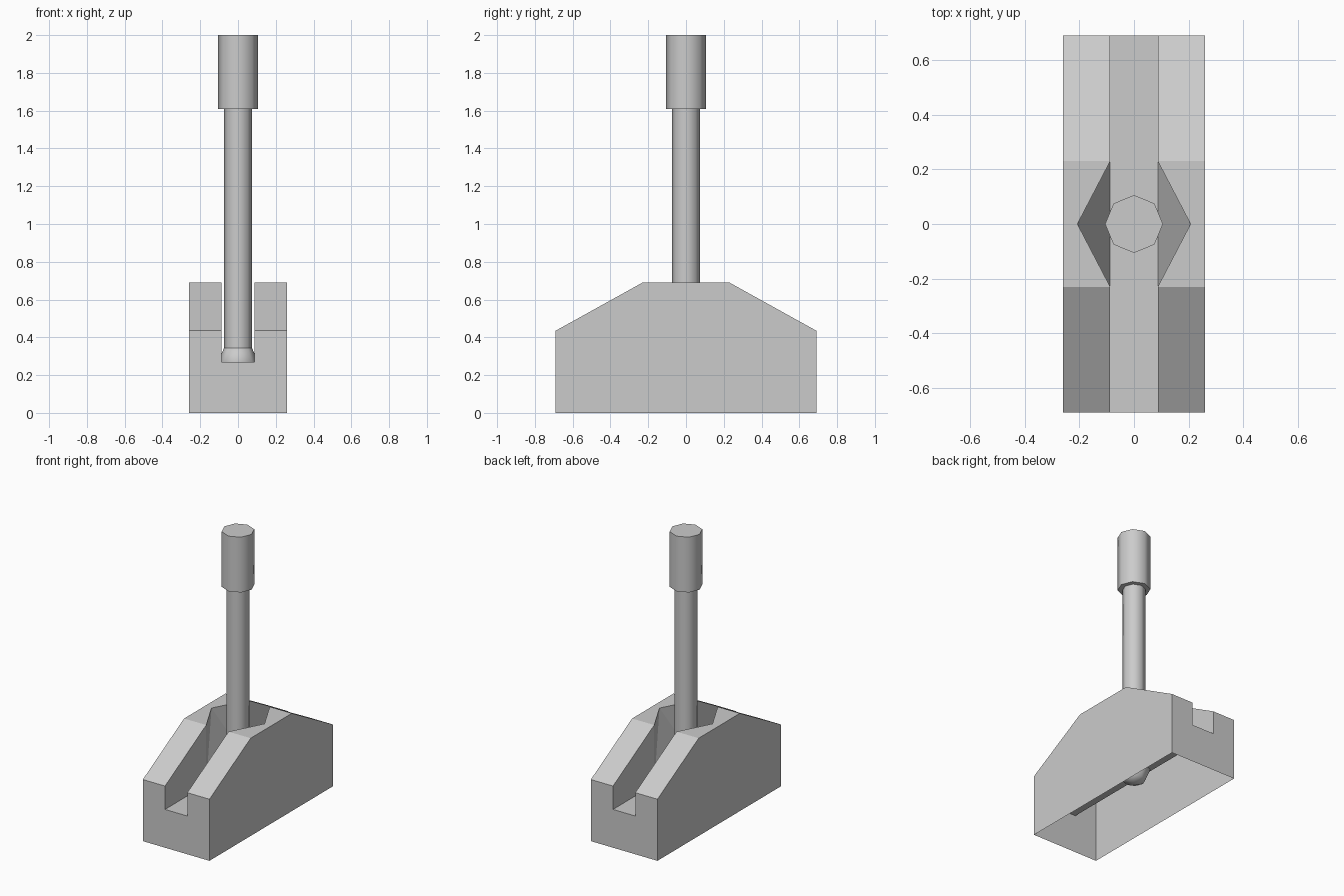
import bpy, bmesh
from math import radians

if "Cube" in bpy.data.objects:
    bpy.data.objects.remove(bpy.data.objects["Cube"])

HALF_W, HALF_L, TOP_L = 0.26, 0.69, 0.23   # outer half width, half length, half length of flat top
SLOT, NOTCH = 0.087, 0.207                 # slot half width, widest notch half width
TOP, SHOULDER, FLOOR = 0.69, 0.435, 0.27   # heights


def build_base():
    """Open-bottomed housing with a lengthwise slot and a widened notch for the lever."""
    bm = bmesh.new()

    def face(*pts):
        bm.faces.new([bm.verts.new(p) for p in pts])

    for s in (-1, 1):
        o, i, apex = s * HALF_W, s * SLOT, (s * NOTCH, 0, TOP)
        # outer side wall
        profile = [(-HALF_L, 0), (HALF_L, 0), (HALF_L, SHOULDER),
                   (TOP_L, TOP), (-TOP_L, TOP), (-HALF_L, SHOULDER)]
        face(*[(o, y, z) for y, z in profile])
        # flat top with notch corner
        face((o, -TOP_L, TOP), (o, TOP_L, TOP), (i, TOP_L, TOP), apex, (i, -TOP_L, TOP))
        # leaning notch wall
        face((i, -TOP_L, FLOOR), (i, TOP_L, FLOOR), apex)
        for e in (-1, 1):
            a, b = e * TOP_L, e * HALF_L
            # ramp, slot wall and notch cheek
            face((o, a, TOP), (i, a, TOP), (i, b, SHOULDER), (o, b, SHOULDER))
            face((i, a, FLOOR), (i, b, FLOOR), (i, b, SHOULDER), (i, a, TOP))
            face((i, a, FLOOR), (i, a, TOP), apex)
    # slot floor, split so its edges match the walls
    ys = (-HALF_L, -TOP_L, TOP_L, HALF_L)
    for a, b in zip(ys, ys[1:]):
        face((-SLOT, a, FLOOR), (SLOT, a, FLOOR), (SLOT, b, FLOOR), (-SLOT, b, FLOOR))
    # U-shaped end walls
    outline = [(-HALF_W, 0), (HALF_W, 0), (HALF_W, SHOULDER), (SLOT, SHOULDER),
               (SLOT, FLOOR), (-SLOT, FLOOR), (-SLOT, SHOULDER), (-HALF_W, SHOULDER)]
    for y in (-HALF_L, HALF_L):
        face(*[(x, y, z) for x, z in outline])

    bmesh.ops.remove_doubles(bm, verts=bm.verts, dist=1e-4)
    bmesh.ops.recalc_face_normals(bm, faces=bm.faces)
    mesh = bpy.data.meshes.new("lever_base")
    bm.to_mesh(mesh)
    bm.free()
    bpy.context.collection.objects.link(bpy.data.objects.new("lever_base", mesh))


def finish(name):
    ob = bpy.context.object
    ob.name = name
    bpy.ops.object.shade_smooth_by_angle(angle=radians(60))


def rod(name, radius, z0, z1, cap):
    bpy.ops.mesh.primitive_cylinder_add(vertices=8, radius=radius, depth=z1 - z0,
                                        end_fill_type=cap, location=(0, 0, (z0 + z1) / 2))
    finish(name)


build_base()

# lever: pivot ball, shaft and grip
bpy.ops.mesh.primitive_uv_sphere_add(segments=8, ring_count=4, radius=0.105, location=(0, 0, FLOOR))
finish("pivot_ball")
rod("lever_shaft", 0.074, 0.344, 1.61, 'NOTHING')
rod("lever_grip", 0.106, 1.61, 2.0, 'NGON')
